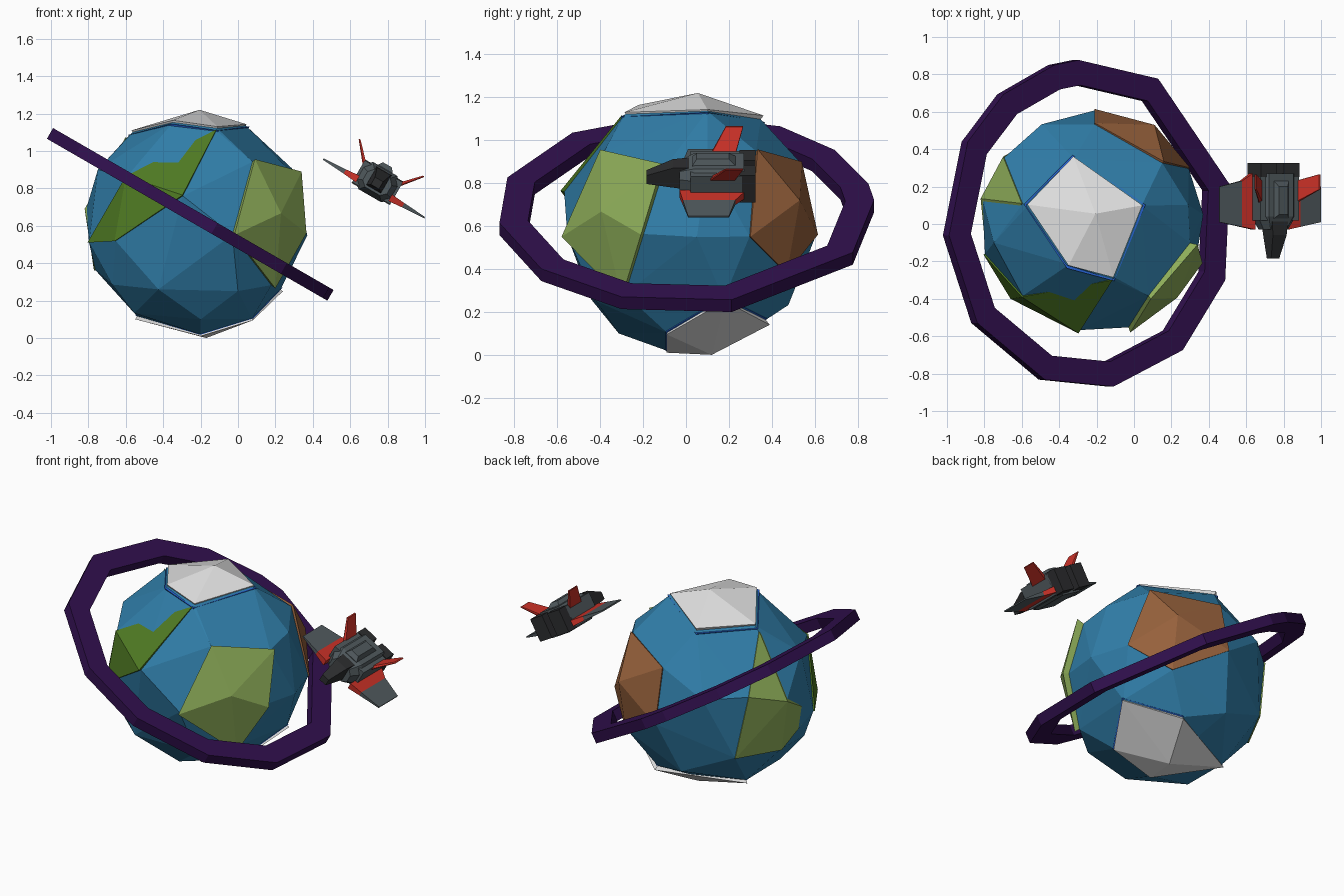
import bpy, bmesh, math
from mathutils import Vector, Matrix

if "Cube" in bpy.data.objects:
    bpy.data.objects.remove(bpy.data.objects["Cube"])


def material(name, rgb):
    m = bpy.data.materials.new(name)
    m.diffuse_color = (*rgb, 1)
    m.use_nodes = True
    m.node_tree.nodes["Principled BSDF"].inputs["Base Color"].default_value = m.diffuse_color
    return m


OCEAN = material("ocean blue", (0.03, 0.21, 0.40))
SHORE = material("bright blue", (0.02, 0.13, 0.68))
ICE = material("ice white", (0.76, 0.76, 0.76))
LIME = material("light green", (0.27, 0.42, 0.10))
FOREST = material("dark green", (0.08, 0.20, 0.017))
EARTH = material("brown", (0.31, 0.12, 0.045))
PURPLE = material("purple", (0.03, 0.005, 0.075))
SLATE = material("slate grey", (0.08, 0.10, 0.11))
BLACK = material("dark grey", (0.025, 0.026, 0.028))
RED = material("red", (0.58, 0.03, 0.02))


def finish(name, bm, mat, matrix=Matrix()):
    bmesh.ops.recalc_face_normals(bm, faces=bm.faces)
    mesh = bpy.data.meshes.new(name)
    bm.to_mesh(mesh)
    bm.free()
    mesh.materials.append(mat)
    ob = bpy.data.objects.new(name, mesh)
    ob.matrix_world = matrix
    bpy.context.collection.objects.link(ob)
    return ob


def hull(name, points, mat, matrix=Matrix()):
    """Flat-faced convex solid around a handful of points."""
    bm = bmesh.new()
    for p in points:
        bm.verts.new(p)
    bmesh.ops.convex_hull(bm, input=bm.verts[:])
    loose = [v for v in bm.verts if not v.link_faces]
    bmesh.ops.delete(bm, geom=loose, context='VERTS')
    return finish(name, bm, mat, matrix)


CENTRE = Vector((-0.23, 0.01, 0.61))


def at_radius(p, r):
    return CENTRE + (Vector(p) - CENTRE).normalized() * r


# Land and ice patches: corners of each raised plate, centre point last
patches = {
    "north_ice": (ICE, [(-.324, .361, 1.115), (.045, .10, 1.143), (-.11, -.286, 1.13),
                        (-.35, -.222, 1.164), (-.57, .104, 1.11), (-.206, .055, 1.22)]),
    "south_ice": (ICE, [(.24, .18, .25), (-.05, .39, .14), (-.55, .16, .10),
                        (-.20, -.09, .01), (.08, -.09, .095), (-.17, .12, 0)]),
    "front_forest": (FOREST, [(-.115, -.30, 1.116), (-.60, -.39, .865), (-.297, -.585, .764),
                              (-.66, -.40, .518), (-.805, -.163, .51)]),
    "right_meadow": (LIME, [(.09, -.40, .956), (.34, -.11, .89), (.366, -.21, .56),
                            (.20, -.30, .265), (-.02, -.58, .55), (.23, -.395, .667)]),
    "left_meadow": (LIME, [(-.60, .11, 1.075), (-.70, .36, .77), (-.82, .136, .69),
                           (-.79, -.17, .51), (-.77, .125, .36), (-.63, .40, .37)]),
    "back_desert": (EARTH, [(.16, .334, .957), (-.21, .54, .90), (-.21, .615, .56),
                            (.10, .47, .38), (.30, .30, .55), (.11, .53, .72)]),
}
surface = []
for name, (mat, pts) in patches.items():
    pts = [Vector(p) for p in pts]
    hull(name, pts + [CENTRE + (p - CENTRE) * 0.9 for p in pts], mat)
    surface += [at_radius(p, min((p - CENTRE).length - 0.008, 0.60)) for p in pts]
    if mat is ICE:
        # Bright shoreline around the ice
        grow = 1.08 if name == "north_ice" else 1.03
        rim = [at_radius(pts[-1] + (p - pts[-1]) * grow, 0.603) for p in pts[:-1]]
        hull(name + "_shore", rim + [CENTRE + (p - CENTRE) * 0.9 for p in rim], SHORE)

# Planet: open-sea points, then spread-out filler points, wrapped in one faceted hull
sea = [(-.57, -.18, .11), (-.2, -.31, .105), (0, -.42, .25), (-.42, -.43, .27),
       (.36, .05, .55), (.28, .1, .9), (-.49, .527, .76), (-.3, .48, .23),
       (-.68, -.25, .28), (-.75, -.1, .9)]
surface += [at_radius(p, 0.605) for p in sea]
bm = bmesh.new()
bmesh.ops.create_icosphere(bm, subdivisions=3, radius=0.6)
for v in bm.verts:
    p = v.co + CENTRE
    if all((p - q).length > 0.30 for q in surface):
        surface.append(p)
bm.free()
hull("planet", surface, OCEAN)

# Tilted planetary ring with uneven flat segments
TILT = Matrix.Rotation(math.radians(30), 4, 'Y')
angles = [95, 105, 128, 150, 184, 217, 251, 279, 310, 340, 374, 422]
bm = bmesh.new()
loops = []
for a in angles:
    c, s = math.cos(math.radians(a)), math.sin(math.radians(a))
    loops.append([bm.verts.new((r * c, r * s, z)) for r, z in
                  ((0.88, -0.033), (0.88, 0.033), (0.745, 0.033), (0.745, -0.033))])
for i, a in enumerate(loops):
    b = loops[(i + 1) % len(loops)]
    for j in range(4):
        k = (j + 1) % 4
        bm.faces.new((a[j], b[j], b[k], a[k]))
finish("planet_ring", bm, PURPLE, Matrix.Translation((-0.245, 0, 0.655)) @ TILT)

# Spaceship, modelled level with its nose toward -y, then tilted like the ring
SHIP = Matrix.Translation((0.727, 0, 0.80)) @ TILT


def box(x0, x1, y0, y1, z0, z1):
    return [(x, y, z) for x in (x0, x1) for y in (y0, y1) for z in (z0, z1)]


def section(y, s, mid=0.035):
    half = ((0.075, 0.085), (0.115, 0.04), (0.115, -0.04), (0.07, -0.08))
    return [(m * x * s, y, mid + z * s) for x, z in half for m in (1, -1)]


hull("ship_body", section(-0.03, 0.65) + section(0.04, 1) + section(0.27, 1), SLATE, SHIP)
hull("ship_nose", box(-.05, .05, .03, .05, -.01, .11) + box(-.042, .042, -.06, -.05, 0, .105)
     + box(-.025, .025, -.185, -.16, .01, .055), BLACK, SHIP)
hull("ship_canopy", box(-.045, .045, .03, .23, .10, .12) + box(-.028, .028, .05, .2, .12, .145),
     SLATE, SHIP)

for side, m in (("left", -1), ("right", 1)):
    def part(name, pts, mat):
        hull(f"{side}_{name}", [(m * x, y, z) for x, y, z in pts], mat, SHIP)

    # Engine housing and dark exhaust
    part("engine_housing", box(.03, .118, .02, .26, -.03, .105), SLATE)
    part("exhaust", box(.022, .118, .25, .325, -.035, .11), BLACK)
    # Wing: red root band and grey blade
    part("wing_root", box(.10, .102, -.03, .28, -.02, .02)
         + box(.178, .18, -.015, .23, -.013, .013), RED)
    part("wing_blade", box(.18, .181, -.015, .23, -.013, .013)
         + box(.311, .313, .01, .20, -.004, .004), SLATE)
    # Swept, outward-leaning tail fin
    part("tail_fin", box(.092, .112, .11, .225, .075, .085)
         + box(.193, .201, .185, .265, .185, .19), RED)
